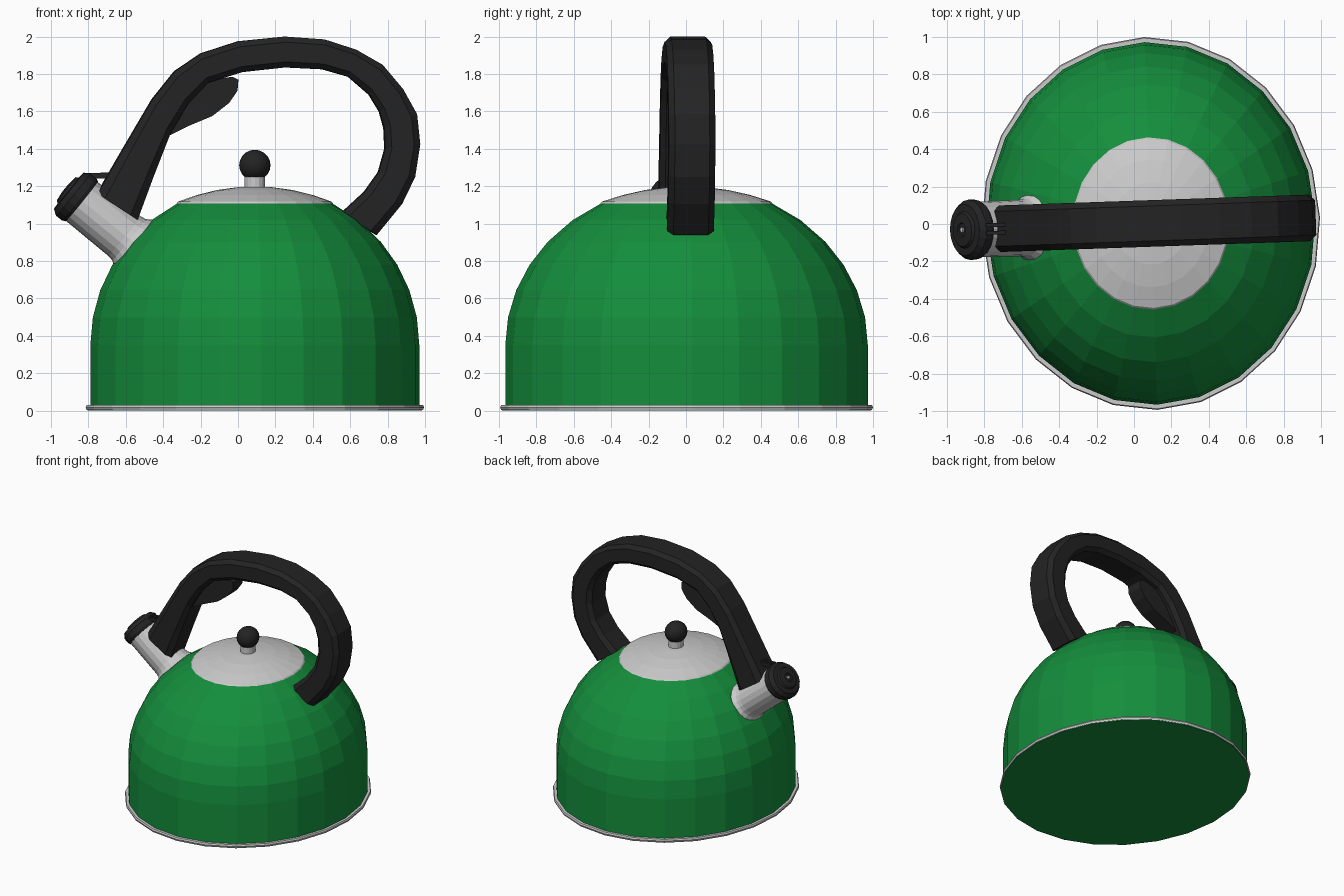
import bpy, bmesh, math
from mathutils import Matrix, Vector

if "Cube" in bpy.data.objects:
    bpy.data.objects.remove(bpy.data.objects["Cube"])

# Whole kettle is slightly oval and turned about 2 degrees
BASE = (Matrix.Translation((0.09, 0.003, 0)) @ Matrix.Rotation(math.radians(2), 4, 'Z')
        @ Matrix.Diagonal((1, 1.102, 1, 1)))


def material(name, rgb):
    m = bpy.data.materials.new(name)
    m.diffuse_color = (*rgb, 1)
    m.use_nodes = True
    m.node_tree.nodes["Principled BSDF"].inputs["Base Color"].default_value = m.diffuse_color
    return m


GREEN = material("green_enamel", (0.007, 0.27, 0.045))
BLACK = material("black_plastic", (0.017, 0.017, 0.017))


def finish(name, bm, mat=None, local=Matrix(), smooth=False):
    bmesh.ops.remove_doubles(bm, verts=bm.verts, dist=1e-5)
    bmesh.ops.recalc_face_normals(bm, faces=bm.faces)
    bm.transform(BASE @ local)
    me = bpy.data.meshes.new(name)
    bm.to_mesh(me)
    bm.free()
    if mat:
        me.materials.append(mat)
    for p in me.polygons:
        p.use_smooth = smooth
    ob = bpy.data.objects.new(name, me)
    bpy.context.collection.objects.link(ob)
    return ob


def loft(bm, rings, closed=False):
    """Bridge rings of points with quads; collapsed points merge later."""
    vs = [[bm.verts.new(p) for p in r] for r in rings]
    n = len(vs[0])
    pairs = list(zip(vs, vs[1:])) + ([(vs[-1], vs[0])] if closed else [])
    for a, b in pairs:
        for i in range(n):
            j = (i + 1) % n
            bm.faces.new((a[i], a[j], b[j], b[i]))
    return vs


def lathe(name, profile, n, mat=None, local=Matrix(), closed=False, smooth=False):
    bm = bmesh.new()
    rings = [[(r * math.cos(2 * math.pi * i / n), r * math.sin(2 * math.pi * i / n), z)
              for i in range(n)] for r, z in profile]
    loft(bm, rings, closed)
    bmesh.ops.dissolve_degenerate(bm, dist=1e-6, edges=bm.edges)
    return finish(name, bm, mat, local, smooth)


def prism(name, outline, y0, y1, mat):
    bm = bmesh.new()
    vs = loft(bm, [[(x, y, z) for x, z in outline] for y in (y0, y1)])
    for r in vs:
        bm.faces.new(r)
    return finish(name, bm, mat)


# Body: straight wall, then an elliptical shoulder up to the lid
shoulder = [(0.88 * math.cos(math.radians(t)), 0.35 + 0.86 * math.sin(math.radians(t)))
            for t in (0, 10, 20, 30, 40, 51, 62)]
lathe("body", [(0, 0), (0.895, 0), (0.895, 0.012), (0.88, 0.025)] + shoulder, 24, GREEN)
lathe("base_rim", [(0.87, 0.012), (0.9, 0.004), (0.905, 0.018), (0.9, 0.03), (0.87, 0.03)],
      24, closed=True)

# Lid, stem and knob
lathe("lid", [(0.4, 1.10), (0.418, 1.108), (0.41, 1.118), (0.31, 1.153), (0.2, 1.18),
              (0.09, 1.195), (0, 1.2)], 24)
lathe("knob_stem", [(0.055, 1.18), (0.055, 1.26)], 16)
lathe("knob", [(0.084 * math.sin(math.pi * i / 10), 1.312 - 0.083 * math.cos(math.pi * i / 10))
               for i in range(11)], 20, BLACK, smooth=True)

# Spout: axis tilted up toward -x, with flared foot and black whistle cap
axis = Vector((-0.777, 0, 0.63)).normalized()
spout = Matrix.Translation((-0.65, 0, 0.895)) @ Vector((0, 0, 1)).rotation_difference(axis).to_matrix().to_4x4()
lathe("spout", [(0.15, -0.06), (0.162, 0.0), (0.142, 0.03), (0.137, 0.06), (0.134, 0.36)],
      20, local=spout)
lathe("whistle_cap", [(0, 0.355), (0.137, 0.355), (0.146, 0.375), (0.146, 0.415), (0.125, 0.445),
                      (0.09, 0.448), (0.08, 0.462), (0.035, 0.468), (0.03, 0.46), (0, 0.46)],
      20, BLACK, spout)
lathe("cap_pin", [(0.014, 0.455), (0.012, 0.468), (0, 0.47)], 8, None, spout)

# Twin lever arms joining the cap to the handle
lever = [(-0.96, 1.20), (-0.88, 1.27), (-0.74, 1.275), (-0.74, 1.245), (-0.86, 1.24), (-0.92, 1.18)]
for side, y in (("front", -0.028), ("back", 0.010)):
    prism("lever_arm_" + side, [(x, z) for x, z in lever], y, y + 0.018, BLACK)

# Handle: outer and inner outline points, world x and z
handle = [(-.755, 1.16, -.54, 1.02), (-.61, 1.41, -.455, 1.25), (-.46, 1.665, -.365, 1.48),
          (-.34, 1.815, -.27, 1.64), (-.2, 1.91, -.165, 1.752), (0, 1.975, .02, 1.81),
          (.25, 2.0, .25, 1.835), (.46, 1.985, .45, 1.825), (.63, 1.93, .59, 1.785),
          (.77, 1.85, .70, 1.69), (.88, 1.72, .755, 1.60), (.955, 1.585, .78, 1.51),
          (.972, 1.425, .785, 1.4), (.945, 1.25, .75, 1.275), (.875, 1.105, .675, 1.17),
          (.74, .94, .55, 1.055)]
section = [(0, -.75), (.18, -1), (.82, -1), (1, -.75), (1, .75), (.82, 1), (.18, 1), (0, .75)]
bm = bmesh.new()
rings = [[(ox + (ix - ox) * t - 0.09, 0.113 * w, oz + (iz - oz) * t) for t, w in section]
         for ox, oz, ix, iz in handle]
ends = loft(bm, rings)
bm.faces.new(ends[0])
bm.faces.new(ends[-1])
finish("handle", bm, BLACK)

# Finger trigger tucked under the handle
trigger = [(-.37, 1.47), (-.26, 1.525), (-.14, 1.575), (-.05, 1.645), (-.005, 1.71),
           (0, 1.77), (-.03, 1.785), (-.1, 1.775), (-.2, 1.77), (-.36, 1.56)]
prism("trigger", [(x - 0.09, z) for x, z in trigger], -0.06, 0.06, BLACK)
